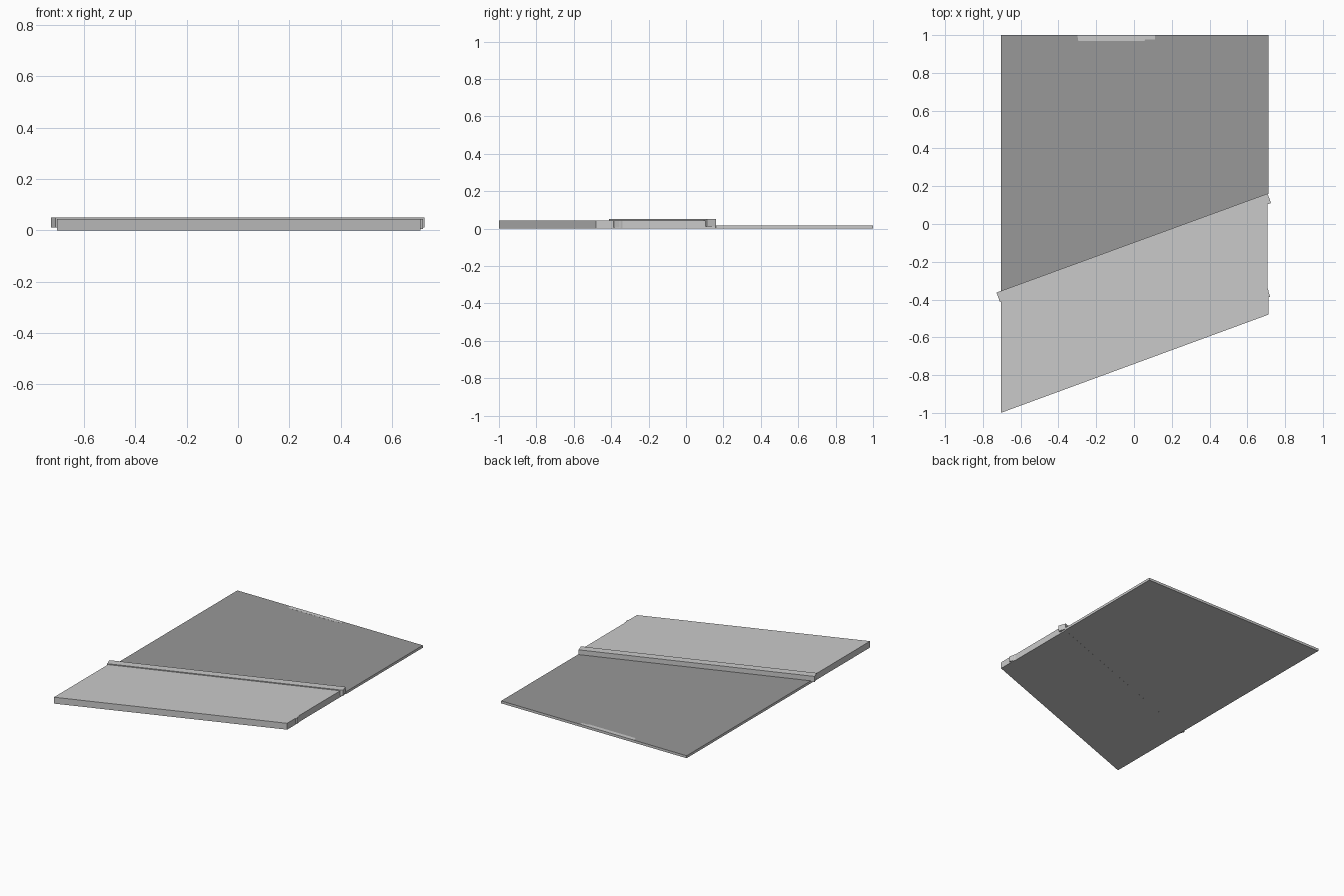
import bpy
import bmesh
from math import atan2, cos, sin

cube = bpy.data.objects.get("Cube")
if cube:
    bpy.data.objects.remove(cube, do_unlink=True)


def material(name, value):
    mat = bpy.data.materials.new(name)
    mat.use_nodes = True
    colour = (value, value, value, 1)
    mat.diffuse_color = colour
    mat.node_tree.nodes["Principled BSDF"].inputs["Base Color"].default_value = colour
    return mat


concrete = material("light concrete", 0.59)
asphalt = material("dark asphalt", 0.315)


def slab(name, outline, bottom, top, surface=None):
    """Extrude a counter-clockwise outline in concrete; optionally surface the top."""
    bm = bmesh.new()
    low = [bm.verts.new((x, y, bottom)) for x, y in outline]
    high = [bm.verts.new((x, y, top)) for x, y in outline]
    lid = bm.faces.new(high)
    bm.faces.new(low[::-1])
    n = len(outline)
    for i in range(n):
        j = (i + 1) % n
        bm.faces.new((low[i], low[j], high[j], high[i]))
    mesh = bpy.data.meshes.new(name)
    mesh.materials.append(concrete)
    if surface:
        mesh.materials.append(surface)
        lid.material_index = 1
    bm.to_mesh(mesh)
    bm.free()
    obj = bpy.data.objects.new(name, mesh)
    bpy.context.collection.objects.link(obj)


# Shared layout: the pavement crosses the tile on a slant
LEFT, RIGHT = -0.705, 0.711
KERB_Y, RISE, DEPTH = -0.36, 0.52, 0.64
ROAD_TOP, WALK_TOP, KERB_TOP = 0.017, 0.044, 0.05

# Road behind the slanted line: pale slab with a dark top
slab("road", [(LEFT, KERB_Y), (RIGHT, KERB_Y + RISE), (RIGHT, 1), (LEFT, 1)],
     0, ROAD_TOP, asphalt)

# Pavement, with a shallow recess along its right side
inset = RIGHT - 0.004
slab("pavement", [(LEFT, KERB_Y - DEPTH), (RIGHT, KERB_Y + RISE - DEPTH),
                  (RIGHT, -0.35), (inset, -0.34), (inset, KERB_Y + RISE - 0.002),
                  (LEFT, KERB_Y)],
     0, WALK_TOP)

# Kerb strip, square-ended so that it overhangs both sides
angle = atan2(RISE, RIGHT - LEFT)
width = 0.053
dx, dy = width * sin(angle), -width * cos(angle)
a, b = (-0.728, -0.363), (0.707, 0.161)
slab("kerb", [a, (a[0] + dx, a[1] + dy), (b[0] + dx, b[1] + dy), b],
     0.01, KERB_TOP)

# Small end of a paving joint showing at the right side
slab("joint_end", [(0.70, -0.392), (0.721, -0.385), (0.706, -0.342), (0.70, -0.345)],
     0.005, WALK_TOP - 0.001)

# Pale road marking at the back edge
slab("road_marking", [(-0.295, 0.97), (0.055, 0.97), (0.06, 0.977), (0.11, 0.978),
                      (0.11, 1), (-0.30, 1)],
     ROAD_TOP - 0.002, ROAD_TOP + 0.0005)
